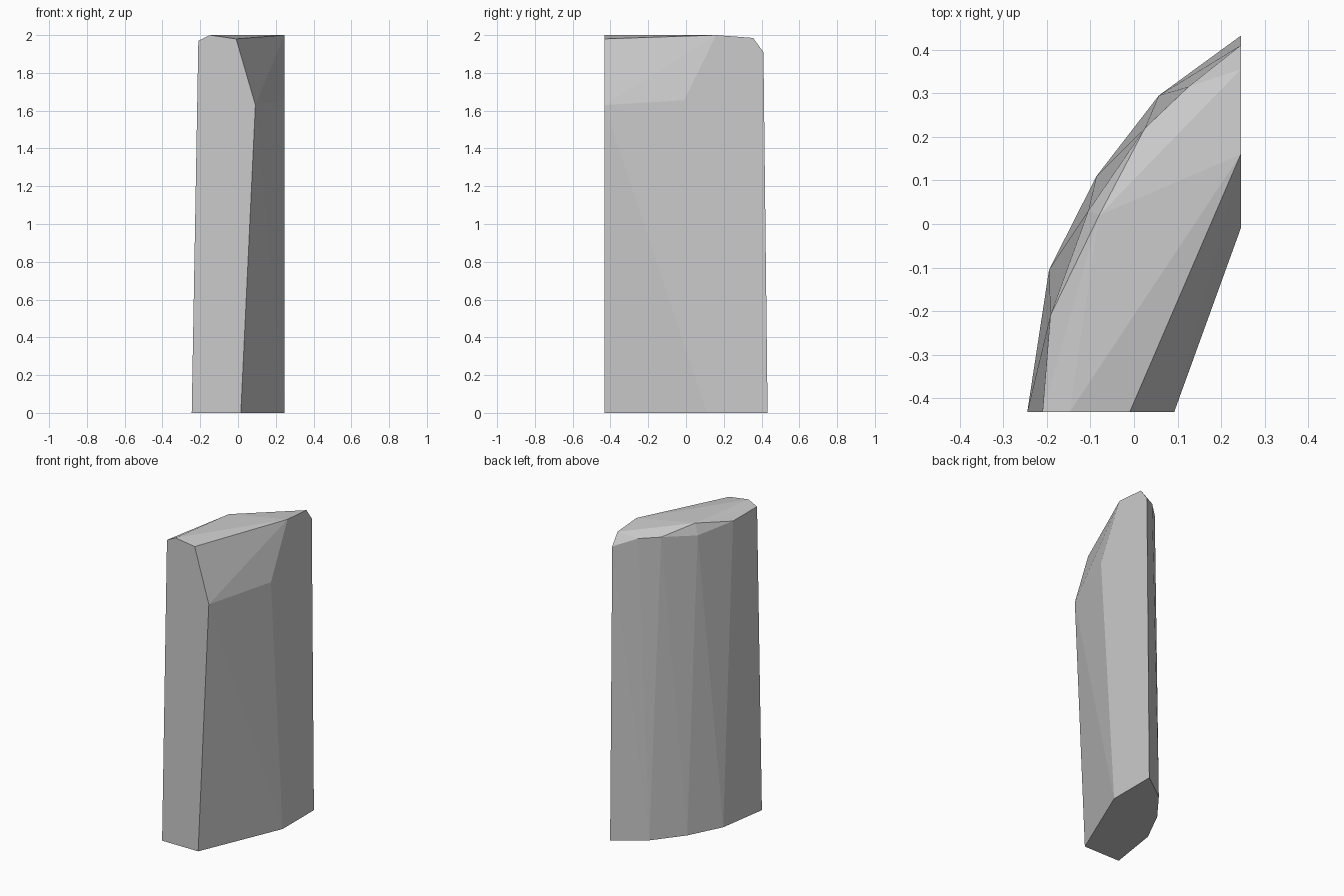
import bpy, bmesh, math

if "Cube" in bpy.data.objects:
    bpy.data.objects.remove(bpy.data.objects["Cube"])

# ground outline: curved back wall, then straight right and front sides
base = [(-.245, -.432, 0), (-.195, -.105, 0), (-.086, .11, 0), (.057, .295, 0),
        (.245, .432, 0), (.245, .11, 0), (.015, -.432, 0)]

# lower edge of the sloped shoulder on the front right
shoulder = [(.092, -.432, 1.63), (.245, -.01, 1.655)]

# upper rim of the curved wall
rim = [(-.21, -.432, 1.97), (-.192, -.21, 1.955), (-.105, .03, 1.93),
       (.025, .22, 1.957), (.125, .315, 1.957), (.245, .41, 1.91)]

# crown of the slab
crown = [(.245, .355, 1.985), (.245, .16, 2.0), (-.01, -.432, 1.98),
         (-.148, -.432, 2.0), (-.08, .02, 2.0)]

# faceted standing slab wrapped around the four sections
bm = bmesh.new()
for p in base + shoulder + rim + crown:
    bm.verts.new(p)
bmesh.ops.convex_hull(bm, input=bm.verts[:])
loose = [v for v in bm.verts if not v.link_faces]
bmesh.ops.delete(bm, geom=loose, context='VERTS')
bmesh.ops.dissolve_limit(bm, angle_limit=math.radians(0.3),
                         verts=bm.verts[:], edges=bm.edges[:])
bmesh.ops.recalc_face_normals(bm, faces=bm.faces[:])

mesh = bpy.data.meshes.new("stone_slab")
bm.to_mesh(mesh)
bm.free()
bpy.context.collection.objects.link(bpy.data.objects.new("stone_slab", mesh))
